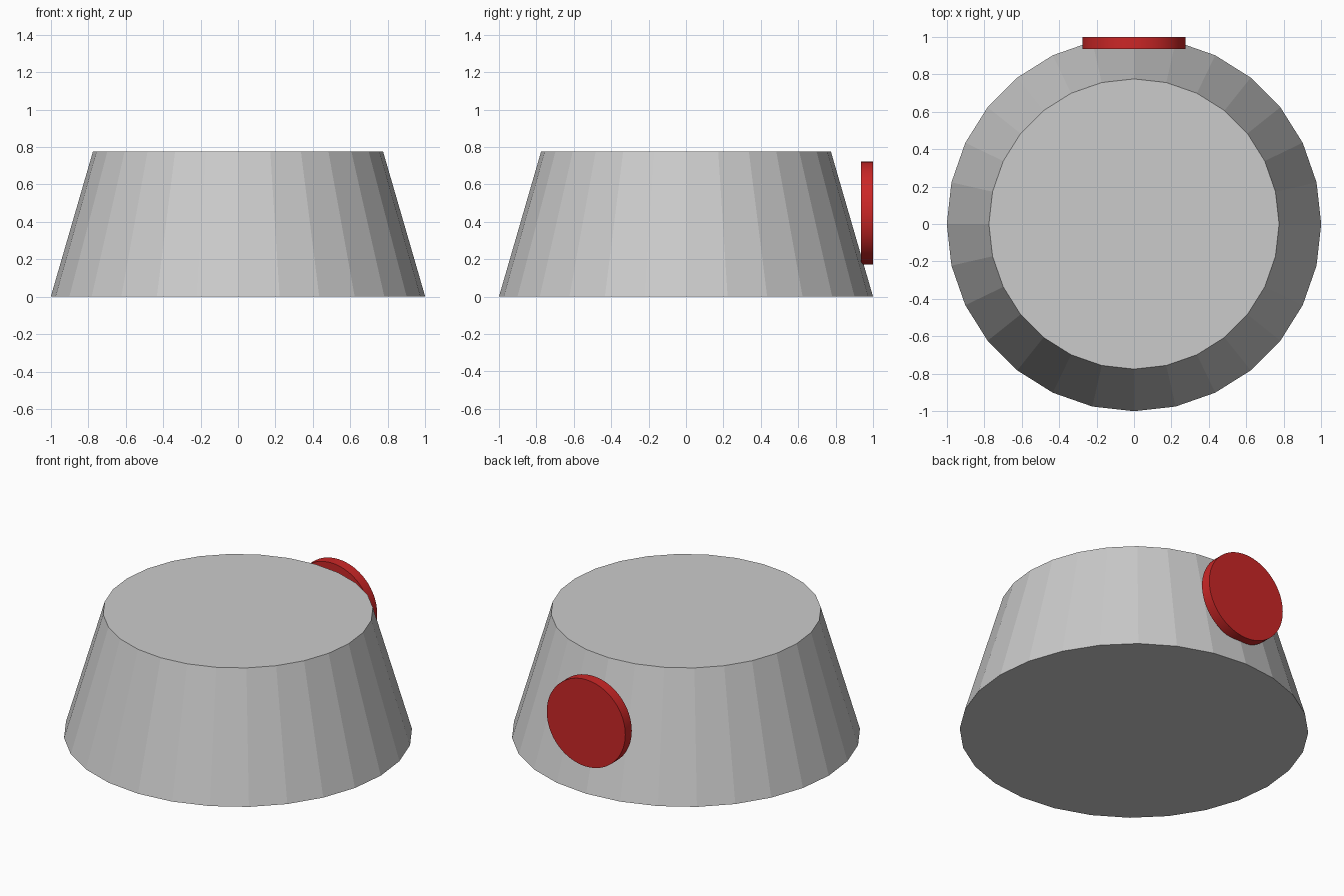
import bpy, math

if "Cube" in bpy.data.objects:
    bpy.data.objects.remove(bpy.data.objects["Cube"])

# Tapered 28-sided body, flat faces
H = 0.775
bpy.ops.mesh.primitive_cone_add(vertices=28, radius1=1.0, radius2=0.775, depth=H,
                                location=(0, 0, H / 2))
bpy.context.object.name = "tapered_body"

# Red round button upright at the back
bpy.ops.mesh.primitive_cylinder_add(vertices=64, radius=0.275, depth=0.065,
                                    location=(0, 0.9675, 0.447),
                                    rotation=(math.pi / 2, 0, 0))
button = bpy.context.object
button.name = "round_button"
bpy.ops.object.shade_smooth_by_angle(angle=math.radians(30))

red = bpy.data.materials.new("red")
red.diffuse_color = (0.6, 0.02, 0.02, 1)
red.use_nodes = True
red.node_tree.nodes["Principled BSDF"].inputs["Base Color"].default_value = red.diffuse_color
button.data.materials.append(red)
